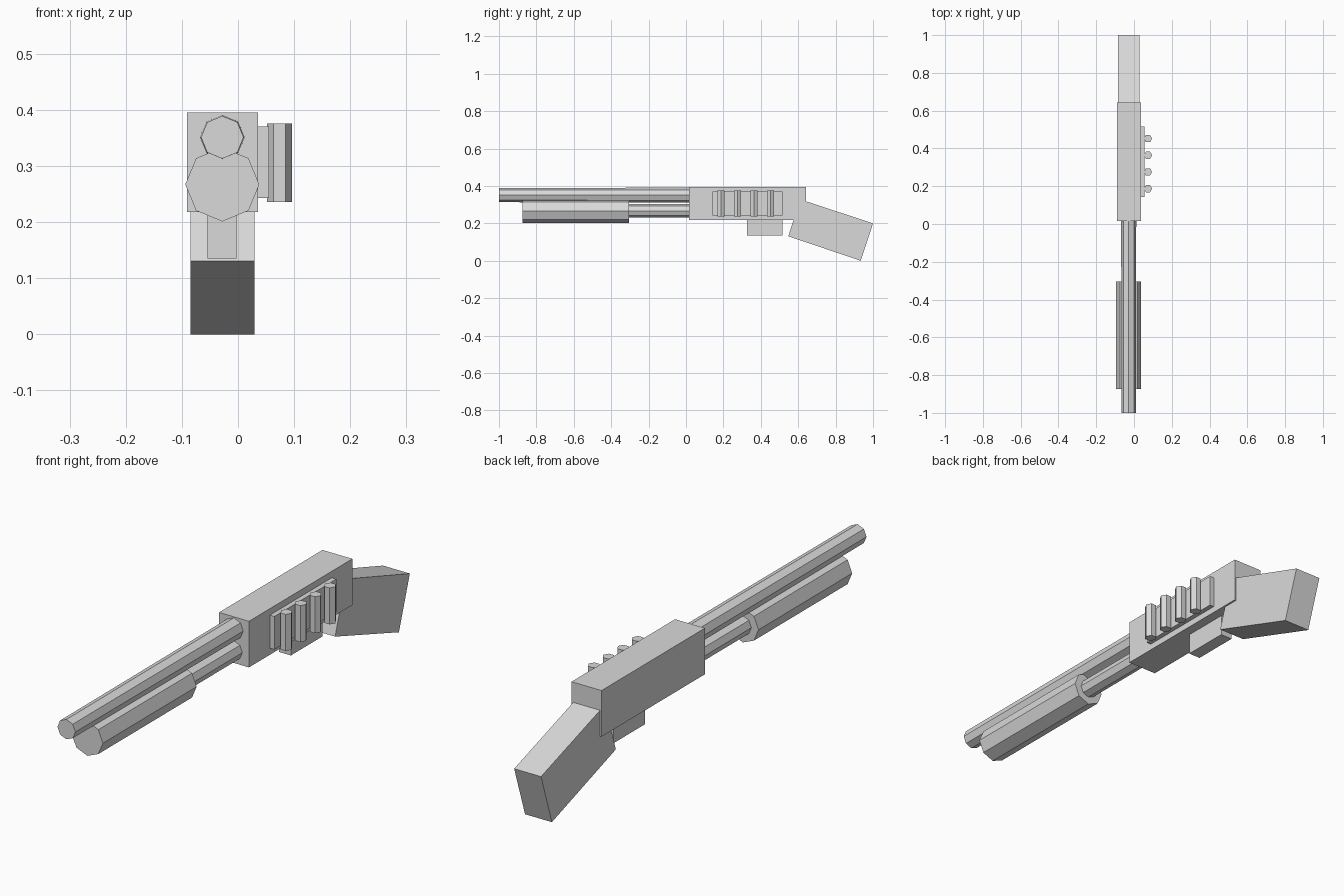
import bpy
import bmesh
import math
from mathutils import Matrix, Vector

cube = bpy.data.objects.get("Cube")
if cube:
    bpy.data.objects.remove(cube, do_unlink=True)

grey = bpy.data.materials.new("light_grey")
grey.use_nodes = True
colour = (0.7, 0.7, 0.7, 1)
grey.diffuse_color = colour
grey.node_tree.nodes["Principled BSDF"].inputs["Base Color"].default_value = colour


def finish(name, bm):
    bmesh.ops.recalc_face_normals(bm, faces=bm.faces)
    mesh = bpy.data.meshes.new(name)
    bm.to_mesh(mesh)
    bm.free()
    mesh.materials.append(grey)
    obj = bpy.data.objects.new(name, mesh)
    bpy.context.collection.objects.link(obj)
    return obj


def side_profile(name, x0, x1, points):
    """Extrude a (y, z) outline across x."""
    bm = bmesh.new()
    face = bm.faces.new([bm.verts.new((x0, y, z)) for y, z in points])
    new = bmesh.ops.extrude_face_region(bm, geom=[face])["geom"]
    moved = [v for v in new if isinstance(v, bmesh.types.BMVert)]
    bmesh.ops.translate(bm, verts=moved, vec=(x1 - x0, 0, 0))
    return finish(name, bm)


def box(name, x0, x1, y0, y1, z0, z1):
    return side_profile(name, x0, x1, [(y0, z0), (y1, z0), (y1, z1), (y0, z1)])


def prism(name, start, end, r0, r1, sides, turn=0.0):
    """Faceted rod between two points, turned about its own axis."""
    start, end = Vector(start), Vector(end)
    axis = end - start
    mat = (Matrix.Translation((start + end) / 2)
           @ axis.to_track_quat('Z', 'Y').to_matrix().to_4x4()
           @ Matrix.Rotation(turn, 4, 'Z'))
    bm = bmesh.new()
    bmesh.ops.create_cone(bm, cap_ends=True, segments=sides, radius1=r0,
                          radius2=r1, depth=axis.length, matrix=mat)
    return finish(name, bm)


MID = -0.028  # x of the centre line

# Body
box("receiver", -0.091, 0.036, 0.015, 0.642, 0.218, 0.395)
box("loading_block", -0.054, -0.003, 0.325, 0.515, 0.135, 0.23)
side_profile("stock", -0.085, 0.029,
             [(0.547, 0.131), (0.934, 0.0), (1.0, 0.2), (0.61, 0.328)])

# Barrel, tube and sliding grip
prism("barrel", (MID, -1.0, 0.351), (MID, 0.03, 0.351), 0.038, 0.04, 8)
prism("lower_tube", (MID, -0.32, 0.267), (MID, 0.03, 0.267), 0.036, 0.036, 8)
prism("fore_grip", (MID, -0.873, 0.267), (MID, -0.305, 0.267), 0.066, 0.066, 8)

# Side rack with upright cartridges
box("cartridge_plate", 0.03, 0.055, 0.142, 0.517, 0.243, 0.37)
for i in range(4):
    y = 0.187 + 0.0885 * i
    prism(f"cartridge_{i + 1}", (0.074, y, 0.236), (0.074, y, 0.376),
          0.022, 0.022, 6, math.pi / 2)
